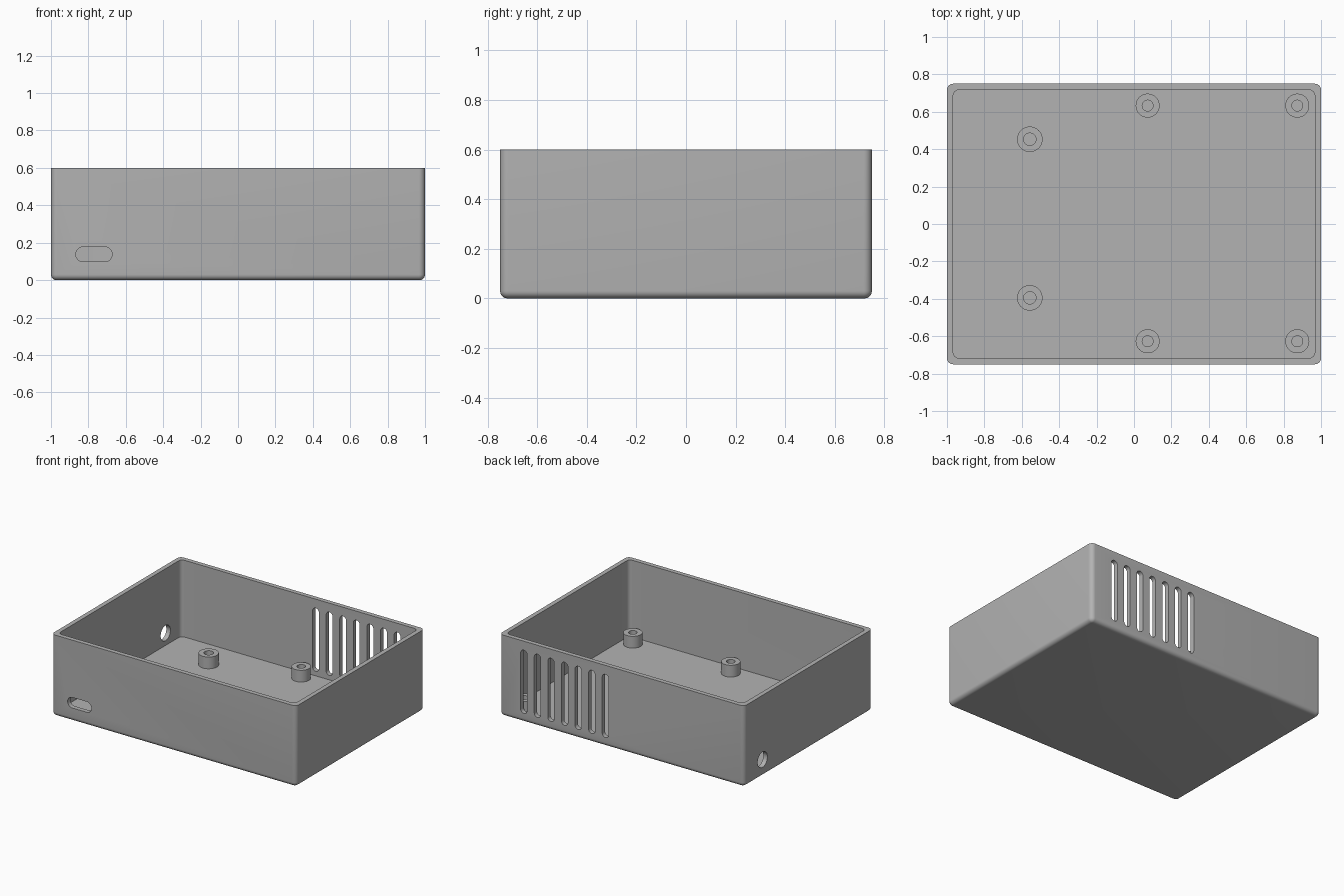
import bpy, bmesh, math
from mathutils import Matrix, Vector

default = bpy.data.objects.get("Cube")
if default:
    bpy.data.objects.remove(default, do_unlink=True)

WALL = 1 / 30
HEIGHT = 0.6
LENGTH, DEPTH = 2.0, 1.5

# Single plain plastic colour
plastic = bpy.data.materials.new("mid_grey_plastic")
plastic.use_nodes = True
grey = (0.45, 0.45, 0.45, 1)
plastic.diffuse_color = grey
plastic.node_tree.nodes["Principled BSDF"].inputs["Base Color"].default_value = grey


def add_object(name, bm):
    bmesh.ops.recalc_face_normals(bm, faces=bm.faces)
    mesh = bpy.data.meshes.new(name)
    bm.to_mesh(mesh)
    bm.free()
    mesh.materials.append(plastic)
    obj = bpy.data.objects.new(name, mesh)
    bpy.context.collection.objects.link(obj)
    return obj


def activate(obj):
    bpy.ops.object.select_all(action='DESELECT')
    obj.select_set(True)
    bpy.context.view_layer.objects.active = obj


def rounded_prism(name, w, h, r, thick, centre, turn=Matrix(), fillet=0, steps=8):
    """Rounded rectangle extruded along its local z, then turned and placed."""
    bm = bmesh.new()
    verts = []
    for quarter, (sx, sy) in enumerate(((1, 1), (-1, 1), (-1, -1), (1, -1))):
        for i in range(steps + 1):
            a = (quarter + i / steps) * math.pi / 2
            x = sx * (w / 2 - r) + r * math.cos(a)
            y = sy * (h / 2 - r) + r * math.sin(a)
            verts.append(bm.verts.new((x, y, -thick / 2)))
    bmesh.ops.remove_doubles(bm, verts=verts, dist=1e-5)
    base = bm.faces.new([v for v in verts if v.is_valid])
    extruded = bmesh.ops.extrude_face_region(bm, geom=[base], use_keep_orig=True)
    top = [g for g in extruded["geom"] if isinstance(g, bmesh.types.BMVert)]
    bmesh.ops.translate(bm, verts=top, vec=(0, 0, thick))
    if fillet:
        bmesh.ops.recalc_face_normals(bm, faces=bm.faces)
        bmesh.ops.bevel(bm, geom=list(base.edges), offset=fillet, segments=6,
                        profile=0.5, affect='EDGES')
    bm.transform(Matrix.Translation(Vector(centre)) @ turn)
    return add_object(name, bm)


def cut(target, cutter):
    cutter.hide_render = True
    activate(target)
    mod = target.modifiers.new("cut", 'BOOLEAN')
    mod.operation = 'DIFFERENCE'
    mod.solver = 'EXACT'
    mod.object = cutter
    bpy.ops.object.modifier_apply(modifier=mod.name)
    bpy.data.objects.remove(cutter, do_unlink=True)


def smooth(obj):
    activate(obj)
    bpy.ops.object.shade_smooth_by_angle(angle=math.radians(30))


# Open tray with rounded corners and bottom edge
tray = rounded_prism("enclosure_tray", LENGTH, DEPTH, WALL, HEIGHT,
                     (0, 0, HEIGHT / 2), fillet=0.03)
cut(tray, rounded_prism("cavity_cutter", LENGTH - 2 * WALL, DEPTH - 2 * WALL, 0.03,
                        HEIGHT, (0, 0, HEIGHT / 2 + WALL)))

# Wall openings: back vents, front port, side jack
face_y = Matrix.Rotation(math.pi / 2, 4, 'X')
face_x = Matrix.Rotation(math.pi / 2, 4, 'Y')
for i in range(7):
    cut(tray, rounded_prism("vent_cutter", 0.052, 0.467, 0.026, 0.2,
                            (0.8 - i / 9, DEPTH / 2, 0.3), face_y))
cut(tray, rounded_prism("port_cutter", 0.194, 0.078, 0.038, 0.2,
                        (-0.77, -DEPTH / 2, 0.138), face_y))
cut(tray, rounded_prism("jack_cutter", 0.114, 0.114, 0.057, 0.2,
                        (-LENGTH / 2, 0.535, 0.125), face_x))
smooth(tray)


# Hollow screw posts standing on the floor
def post(name, x, y, outer, inner, top=0.12):
    bm = bmesh.new()
    low = WALL - 0.01
    ring = [bm.verts.new(p) for p in ((inner, 0, low), (inner, 0, top),
                                      (outer, 0, top), (outer, 0, low))]
    edges = [bm.edges.new((ring[i], ring[(i + 1) % 4])) for i in range(4)]
    bmesh.ops.spin(bm, geom=ring + edges, cent=(0, 0, 0), axis=(0, 0, 1),
                   angle=2 * math.pi, steps=40)
    bmesh.ops.remove_doubles(bm, verts=bm.verts, dist=1e-5)
    bm.transform(Matrix.Translation((x, y, 0)))
    smooth(add_object(name, bm))


for side, y_small, y_large in (("back", 0.633, 0.453), ("front", -0.627, -0.395)):
    post(side + "_left_post", 0.873, y_small, 0.064, 0.029)
    post(side + "_middle_post", 0.073, y_small, 0.064, 0.029)
    post(side + "_right_post", -0.557, y_large, 0.068, 0.033)
